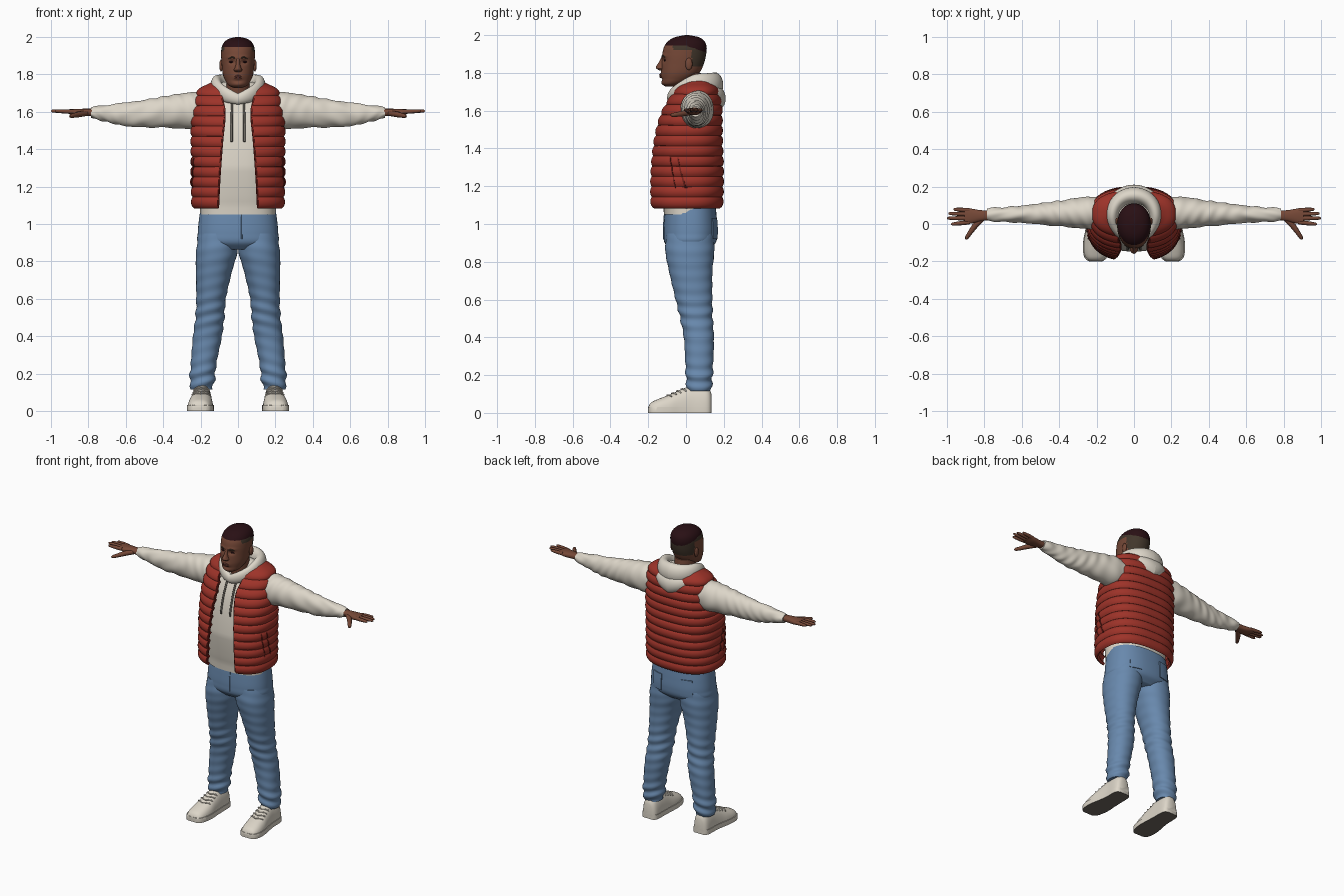
import bpy, bmesh, math
from math import sin, cos, pi, exp
from mathutils import Vector

if "Cube" in bpy.data.objects:
    bpy.data.objects.remove(bpy.data.objects["Cube"])


def material(name, *rgb):
    m = bpy.data.materials.new(name)
    m.use_nodes = True
    m.diffuse_color = (*rgb, 1)
    bsdf = next(n for n in m.node_tree.nodes if n.type == 'BSDF_PRINCIPLED')
    bsdf.inputs["Base Color"].default_value = (*rgb, 1)
    return m


SKIN = material("brown skin", .18, .065, .038)
LIP = material("lip brown", .13, .04, .03)
HAIR = material("dark hair", .022, .005, .007)
FADE = material("faded hair", .055, .038, .025)
CREAM = material("cream cloth", .72, .67, .58)
RED = material("red quilting", .34, .033, .022)
SEAM = material("dark red seam", .16, .015, .011)
DENIM = material("blue denim", .14, .25, .42)
GREY = material("grey cord", .16, .145, .125)
SOLE = material("sole underside", .16, .14, .12)


def finish(ob, mats, mirror=False, thick=0):
    """Link, add modifiers, turn into a plain mesh and shade."""
    bpy.context.scene.collection.objects.link(ob)
    for m in mats:
        ob.data.materials.append(m)
    if thick:
        mod = ob.modifiers.new("thickness", 'SOLIDIFY')
        mod.thickness, mod.offset = thick, 0
    if mirror:
        ob.modifiers.new("mirror", 'MIRROR')
    bpy.ops.object.select_all(action='DESELECT')
    ob.select_set(True)
    bpy.context.view_layer.objects.active = ob
    bpy.ops.object.convert(target='MESH')
    bpy.ops.object.shade_smooth_by_angle(angle=math.radians(45))


def sample(rows, t):
    """Smooth interpolation of table rows keyed by their first value."""
    last = len(rows) - 1
    i = max(0, min(last - 1, sum(r[0] <= t for r in rows) - 1))
    a, b = rows[i], rows[i + 1]
    h = b[0] - a[0]
    u = (t - a[0]) / h

    def slope(k, c):
        lo, hi = rows[max(k - 1, 0)], rows[min(k + 1, last)]
        return (hi[c] - lo[c]) / (hi[0] - lo[0])
    return [(1 + 2 * u) * (1 - u) ** 2 * a[c] + u * (1 - u) ** 2 * h * slope(i, c)
            + u * u * (3 - 2 * u) * b[c] + u * u * (u - 1) * h * slope(i + 1, c)
            for c in range(1, len(a))]


def spow(v, p):
    return math.copysign(abs(v) ** p, v)


def surf(rows, t, ang, axis='z', p=1, off=0):
    """Point on a lofted body; angle 0 faces the front (or down)."""
    c1, c2, r1, r2 = sample(rows, t)
    u = c1 + (max(r1, .001) + off) * spow(sin(ang), p)
    v = c2 - (max(r2, .001) + off) * spow(cos(ang), p)
    if axis == 'ring':
        return Vector((sin(t) * u, .04 - cos(t) * u, v))
    return Vector({'x': (t, u, v), 'y': (u, t, v), 'z': (u, v, t)}[axis])


def loft(name, rows, mats, axis='z', p=1, steps=40, n=40, off=None, span=None,
         lo=None, hi=None, mirror=False, thick=0, rule=None, clip=None):
    lo = rows[0][0] if lo is None else lo
    hi = rows[-1][0] if hi is None else hi
    bm = bmesh.new()
    grid = []
    for k in range(steps + 1):
        t = lo + (hi - lo) * k / steps
        a0, a1 = span(t) if span else (0, 2 * pi)
        ring = []
        for j in range(n + 1 if span else n):
            a = a0 + (a1 - a0) * j / n
            co = surf(rows, t, a, axis, p, off(t, a) if off else 0)
            if clip:
                co.z = min(max(co.z, clip[0]), clip[1])
            ring.append(bm.verts.new(co))
        grid.append(ring)
    for r, q in zip(grid, grid[1:]):
        for j in range(n):
            m = (j + 1) % len(r)
            bm.faces.new((r[j], r[m], q[m], q[j]))
    if not span:
        bm.faces.new(grid[0])
        bm.faces.new(grid[-1])
    bmesh.ops.recalc_face_normals(bm, faces=bm.faces)
    if rule:
        for f in bm.faces:
            f.material_index = rule(f.calc_center_median(), f.normal)
    me = bpy.data.meshes.new(name)
    bm.to_mesh(me)
    bm.free()
    finish(bpy.data.objects.new(name, me), mats, mirror, thick)


def tube(name, pts, r, mat, radii=None, mirror=True):
    cu = bpy.data.curves.new(name, 'CURVE')
    cu.dimensions, cu.bevel_depth, cu.bevel_resolution, cu.use_fill_caps = '3D', r, 3, True
    sp = cu.splines.new('POLY')
    sp.points.add(len(pts) - 1)
    for i, co in enumerate(pts):
        sp.points[i].co = (*co, 1)
        sp.points[i].radius = radii[i] if radii else 1
    finish(bpy.data.objects.new(name, cu), [mat], mirror)


def ball(name, loc, scale, mat, mirror=True):
    bm = bmesh.new()
    bmesh.ops.create_uvsphere(bm, u_segments=20, v_segments=12, radius=1)
    for v in bm.verts:
        v.co = Vector(a * b for a, b in zip(v.co, scale)) + Vector(loc)
    me = bpy.data.meshes.new(name)
    bm.to_mesh(me)
    bm.free()
    finish(bpy.data.objects.new(name, me), [mat], mirror)


# Torso: quilted open vest over a hoodie
TORSO = [(1.05, 0, 0, .23, .175), (1.15, 0, 0, .232, .18), (1.3, 0, .003, .232, .178),
         (1.45, 0, .01, .235, .166), (1.55, 0, .022, .232, .153), (1.63, 0, .038, .222, .135),
         (1.7, 0, .055, .205, .105), (1.735, 0, .06, .165, .08), (1.76, 0, .06, .1, .055)]
OPENING = [(1.05, .105), (1.25, .096), (1.45, .082), (1.6, .07), (1.7, .088), (1.76, .09)]
BOX = .8


def vest_edge(t):
    return math.asin(min(.99, sample(OPENING, t)[0] / sample(TORSO, t)[2]) ** (1 / BOX))


def quilt(t, a):
    return .014 * abs(sin(pi * (t - 1.09) / .054)) ** .6 - .003


def hoodie_fit(t, a):
    return -.028 - .03 * max(0, cos(a)) * max(0, min(1, (1.3 - t) / .2))


loft("vest", TORSO, [RED], p=BOX, steps=112, n=56, lo=1.09, off=quilt,
     span=lambda t: (vest_edge(t), pi), mirror=True, thick=.018)
loft("hoodie_body", TORSO, [CREAM], p=BOX, off=hoodie_fit)
for start, slant in ((1.17, 1.1), (1.38, 1.1)):
    loft("vest_pocket_welt", TORSO, [SEAM], p=BOX, lo=1.19, hi=1.35, n=2, mirror=True, thick=.008,
         off=lambda t, a: quilt(t, a) + .009,
         span=lambda t: (start + slant * (1.35 - t), start + .03 + slant * (1.35 - t)))
loft("vest_zip_edge", TORSO, [SEAM], p=BOX, lo=1.095, hi=1.69, n=2, mirror=True, thick=.006,
     off=lambda t, a: .008, span=lambda t: (vest_edge(t) - .025, vest_edge(t) + .02))
tube("drawstring", [surf(TORSO, 1.67 - .023 * i, .1, p=BOX, off=-.02) for i in range(11)],
     .006, GREY)

# Hood resting around the neck
loft("hood_collar", [(0, .12, 1.668, .02, .03), (.8, .116, 1.7, .025, .045),
                     (1.57, .115, 1.735, .032, .055), (2.4, .115, 1.737, .04, .062),
                     (pi, .112, 1.735, .045, .068)], [CREAM], 'ring', n=24, mirror=True)
loft("hood_drape", [(.9, .12, 1.69, .02, .025), (1.57, .122, 1.7, .035, .035),
                    (2.4, .122, 1.685, .046, .05), (pi, .12, 1.665, .05, .065)],
     [CREAM], 'ring', n=24, mirror=True)

# Sleeves and hands
loft("sleeve", [(.16, .058, 1.605, .085, .095), (.25, .06, 1.606, .086, .098),
                (.4, .056, 1.598, .068, .083), (.5, .054, 1.59, .057, .073),
                (.6, .052, 1.586, .046, .063), (.72, .05, 1.592, .038, .042),
                (.765, .05, 1.594, .036, .033), (.785, .05, 1.595, .032, .027)],
     [CREAM], 'x', steps=80, mirror=True,
     off=lambda t, a: .003 * sin(70 * t + 3 * sin(a + 9 * t)) * sin(a * 2 + 11 * t))
loft("palm", [(.76, .048, 1.597, .024, .019), (.82, .044, 1.596, .03, .02),
              (.87, .042, 1.597, .04, .018), (.905, .042, 1.601, .042, .012)],
     [SKIN], 'x', p=.85, n=24, steps=16, mirror=True)
for y, spread, tip in ((.073, .006, .965), (.053, .003, .992), (.031, 0, 1), (.009, -.01, .978)):
    pts = [(.88 + (tip - .88) * f, y + spread * f, 1.6 + .004 * f) for f in (0, .4, .75, .94, 1)]
    tube("finger", pts, .0115, SKIN, (1, 1, .85, .65, .25))
tube("thumb", [(.81, .03, 1.592), (.85, -.01, 1.586), (.875, -.045, 1.58), (.893, -.072, 1.577),
               (.898, -.082, 1.576)], .015, SKIN, (1, 1.05, .85, .7, .3))

# Jeans
HIPS = [(.865, 0, .02, .15, .1), (.9, 0, .022, .212, .135), (.95, 0, .024, .215, .143),
        (1.02, 0, .024, .209, .14), (1.085, 0, .024, .2, .134)]
loft("jeans_hips", HIPS, [DENIM], p=.85, n=56)
loft("jeans_leg", [(.115, .195, .07, .056, .06), (.16, .192, .07, .066, .068),
                   (.25, .184, .07, .068, .073), (.4, .163, .068, .077, .08),
                   (.5, .15, .055, .077, .086), (.6, .144, .042, .079, .097),
                   (.75, .128, .025, .097, .115), (.86, .112, .02, .111, .13),
                   (.95, .105, .022, .102, .125)],
     [DENIM], p=.92, steps=90, mirror=True,
     off=lambda t, a: (.001 + .005 * exp(-((t - .17) / .07) ** 2) + .003 * exp(-((t - .52) / .09) ** 2))
     * sin(95 * t + 2 * sin(a)))
loft("back_pocket", HIPS, [DENIM], p=.85, lo=.92, hi=1.03, n=10, steps=10, thick=.006, mirror=True,
     off=lambda t, a: .003, span=lambda t: (2.45, 2.87))
tube("fly_seam", [surf(HIPS, z / 100, .06, p=.85, off=.001) for z in range(92, 107, 2)],
     .003, DENIM, mirror=False)

# Shoes: upper, sole band and laces
SHOE = [(-.2, .205, .01, .03, .02), (-.188, .205, .01, .05, .042), (-.15, .204, .01, .064, .062),
        (-.09, .2, .01, .067, .085), (-.03, .196, .01, .06, .112), (.03, .193, .01, .055, .133),
        (.1, .193, .01, .053, .13), (.125, .193, .01, .045, .115), (.135, .193, .01, .03, .09)]
loft("shoe_upper", SHOE, [CREAM], 'y', p=.8, clip=(.02, 1), mirror=True)
loft("shoe_sole", SHOE, [CREAM, SOLE], 'y', p=.6, clip=(0, .032), mirror=True,
     off=lambda t, a: .004, rule=lambda c, n: int(n.z < -.7))
for y in (-.1, -.075, -.05, -.025):
    tube("lace", [surf(SHOE, y + .008 * abs(k), pi + k * .22, 'y', .8, .002) for k in range(-3, 4)],
         .004, CREAM)

# Head with cropped hair and faded sides
HEAD = [(1.728, 0, -.085, .025, .025), (1.742, 0, -.07, .052, .054), (1.77, 0, -.045, .07, .083),
        (1.8, 0, -.03, .081, .101), (1.85, 0, -.017, .087, .112), (1.9, 0, -.009, .09, .116),
        (1.94, 0, -.003, .088, .112), (1.97, 0, .002, .075, .094), (1.99, 0, .005, .048, .06),
        (2, 0, .005, .008, .01)]


def features(t, a):
    s = abs(math.remainder(a, 2 * pi))
    bump = lambda z, ang, h, w: exp(-((t - z) / h) ** 2 - ((s - ang) / w) ** 2)
    return (-.009 * bump(1.867, .36, .013, .2) + .004 * bump(1.89, .35, .01, .3)
            + .006 * bump(1.784, 0, .016, .3) - .004 * bump(1.765, 0, .008, .3)
            + .005 * bump(1.745, 0, .012, .4))


def hair_zone(c, n):
    if c.z > 1.945 - .35 * max(0, c.y):
        return 1
    return 2 if c.y > -.07 and c.z > (1.92 if c.y < .03 else 1.835) else 0


loft("head", HEAD, [SKIN, HAIR, FADE], p=.95, steps=90, n=80, off=features, rule=hair_zone)
loft("neck", [(1.6, 0, .035, .075, .07), (1.68, 0, .025, .063, .066), (1.8, 0, .01, .062, .07)], [SKIN])
loft("nose", [(1.812, 0, -.13, .012, .008), (1.822, 0, -.13, .023, .026), (1.832, 0, -.129, .018, .03),
              (1.855, 0, -.126, .011, .019), (1.89, 0, -.119, .009, .007)], [SKIN], steps=20, n=24)
ball("ear", (.09, .015, 1.847), (.01, .019, .032), SKIN)
ball("eye", (.035, -.108, 1.866), (.013, .009, .006), HAIR)
tube("eyebrow", [surf(HEAD, 1.887 + .004 * sin(k), .17 + .1 * k, p=.95, off=.003) for k in range(5)],
     .004, FADE, (.6, 1, 1, .8, .4))
for z in (1.79, 1.78):
    tube("lip", [surf(HEAD, z - .0008 * abs(k), k * .075, p=.95, off=features(z, 0))
                 for k in range(-3, 4)], .006, LIP, (.3, .7, 1, 1, 1, .7, .3), False)
